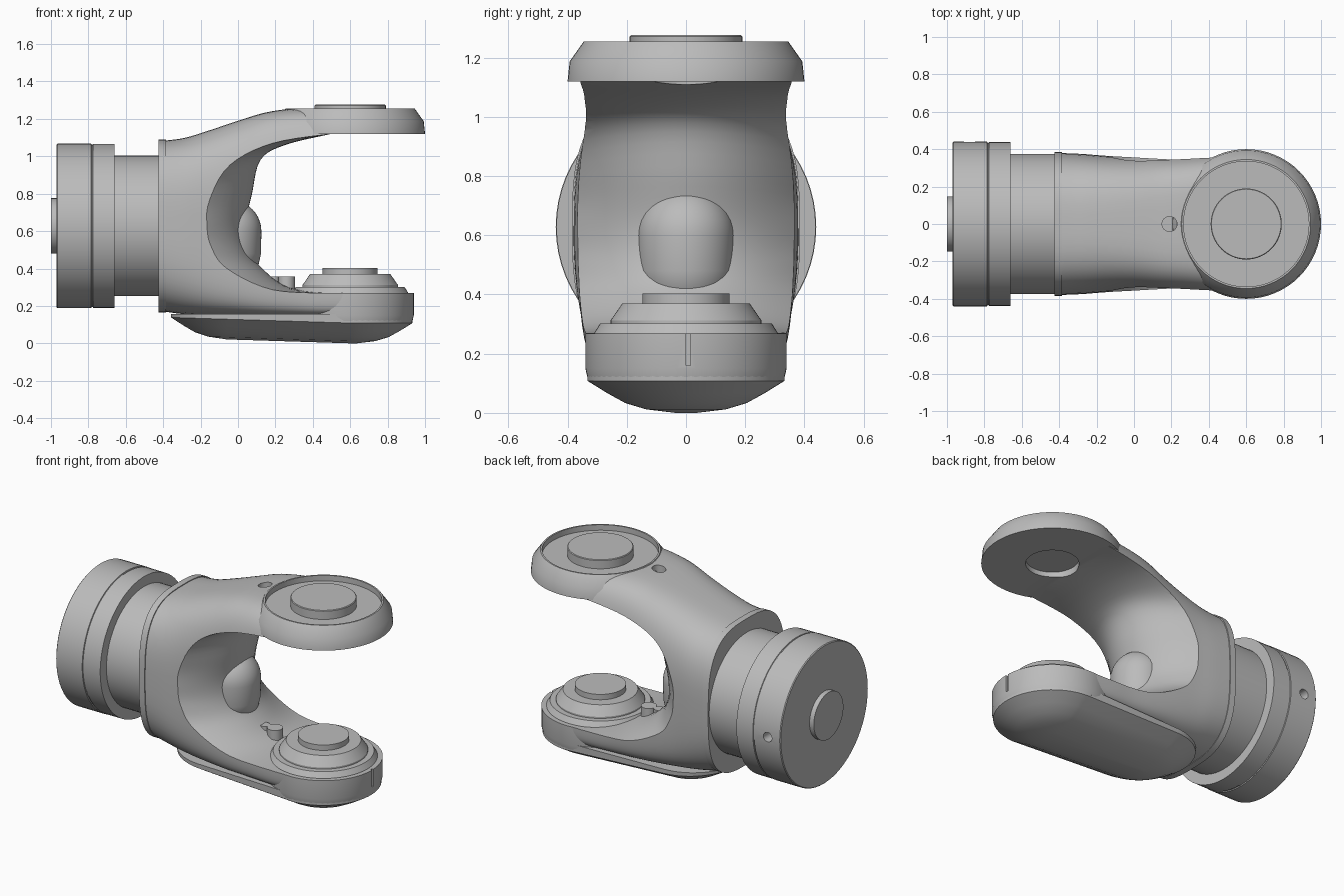
import bpy, bmesh, math
from mathutils import Vector

cube = bpy.data.objects.get("Cube")
if cube:
    bpy.data.objects.remove(cube, do_unlink=True)

grey = bpy.data.materials.new("machined grey")
grey.use_nodes = True
COLOUR = (0.5, 0.5, 0.5, 1)
grey.diffuse_color = COLOUR
grey.node_tree.nodes["Principled BSDF"].inputs["Base Color"].default_value = COLOUR

AXIS_Z = 0.628   # height of the roll axis
PIVOT_X = 0.6    # position of the fork pivot
SIDES = 64


def loft(name, rings):
    """Skin a list of equal-length rings and cap both ends."""
    bm = bmesh.new()
    loops = [[bm.verts.new(p) for p in ring] for ring in rings]
    n = len(loops[0])
    for a, b in zip(loops, loops[1:]):
        for i in range(n):
            j = (i + 1) % n
            bm.faces.new((a[i], a[j], b[j], b[i]))
    bm.faces.new(loops[0])
    bm.faces.new(loops[-1])
    bmesh.ops.recalc_face_normals(bm, faces=bm.faces)
    mesh = bpy.data.meshes.new(name)
    bm.to_mesh(mesh)
    bm.free()
    mesh.materials.append(grey)
    obj = bpy.data.objects.new(name, mesh)
    bpy.context.collection.objects.link(obj)
    return obj


def lathe(name, profile, axis="z", x=PIVOT_X, y=0, z=AXIS_Z):
    """Turn (radius, position) pairs around the chosen axis."""
    rings = []
    for r, h in profile:
        ring = []
        for i in range(SIDES):
            a = math.tau * i / SIDES
            c, s = r * math.cos(a), r * math.sin(a)
            ring.append({"x": (h, c, z + s), "y": (x + c, h, z + s),
                         "z": (x + c, y + s, h)}[axis])
        rings.append(ring)
    return loft(name, rings)


def smooth_rows(rows, steps=5):
    """Catmull-Rom interpolation through rows of numbers."""
    rows = [Vector(r) for r in rows]
    out = []
    for i in range(len(rows) - 1):
        p0, p1 = rows[max(i - 1, 0)], rows[i]
        p2, p3 = rows[i + 1], rows[min(i + 2, len(rows) - 1)]
        for k in range(steps):
            t = k / steps
            out.append(0.5 * (2 * p1 + (p2 - p0) * t + (2 * p0 - 5 * p1 + 4 * p2 - p3) * t ** 2
                              + (3 * p1 - p0 - 3 * p2 + p3) * t ** 3))
    return out + [rows[-1]]


def section(x, w_top, w_low, top, low, n_top, n_low):
    """Superelliptic cross-section with separate upper and lower halves."""
    ring = []
    for i in range(SIDES):
        a = math.tau * (i + 0.5) / SIDES
        c, s = math.cos(a), math.sin(a)
        w, end, n = (w_top, top, n_top) if s > 0 else (w_low, low, n_low)
        y = math.copysign(w * abs(c) ** (2 / n), c)
        ring.append((x, y, AXIS_Z + (end - AXIS_Z) * abs(s) ** (2 / n)))
    return ring


def cut(target, cutter):
    cutter.hide_render = True
    mod = target.modifiers.new("cut", "BOOLEAN")
    mod.operation = "DIFFERENCE"
    mod.solver = "EXACT"
    mod.object = cutter
    bpy.context.view_layer.update()
    bpy.context.view_layer.objects.active = target
    bpy.ops.object.modifier_apply(modifier=mod.name)
    bpy.data.objects.remove(cutter, do_unlink=True)


# Rear flange, its stub and the neck
flange = lathe("rear_flange", [(0.435, -0.97), (0.44, -0.965), (0.44, -0.785), (0.434, -0.783),
                               (0.434, -0.777), (0.438, -0.775), (0.438, -0.66)], "x")
cut(flange, lathe("flange_hole", [(0.03, 0.36), (0.03, 0.5)], "y", x=-0.88))
lathe("rear_stub", [(0.148, -1.0), (0.148, -0.95)], "x")
lathe("neck", [(0.375, -0.68), (0.375, -0.38)], "x")
loft("fork_collar", [section(x, 0.385, 0.385, 1.09, 0.165, 3, 3) for x in (-0.425, -0.385)])

# Fork body: x, half widths, top, bottom, squareness of each half
stations = [
    (-0.40, 0.38, 0.38, 1.083, 0.17, 3, 3),
    (-0.28, 0.375, 0.375, 1.10, 0.155, 3, 3.5),
    (-0.15, 0.365, 0.365, 1.14, 0.15, 3.2, 4.5),
    (0.0, 0.36, 0.358, 1.19, 0.15, 3.6, 6),
    (0.15, 0.365, 0.35, 1.235, 0.15, 4.2, 8),
    (0.3, 0.372, 0.342, 1.255, 0.15, 4.6, 10),
    (0.45, 0.38, 0.34, 1.255, 0.15, 5, 12),
    (0.6, 0.385, 0.338, 1.255, 0.15, 5, 12),
]
body = loft("fork_body", [section(*row) for row in smooth_rows(stations)])

# Throat between the arms, flaring towards both sides
middle = [(0.5, 1.12), (0.25, 1.06), (0.12, 0.98), (0.075, 0.8), (0.04, 0.63),
          (0.06, 0.5), (0.13, 0.4), (0.27, 0.3), (0.5, 0.268)]
edge = [(0.5, 1.12), (0.17, 1.07), (-0.07, 0.95), (-0.16, 0.765), (-0.17, 0.63),
        (-0.15, 0.52), (-0.07, 0.4), (0.17, 0.285), (0.5, 0.268)]
middle, edge = smooth_rows(middle), smooth_rows(edge)
rings = []
for i in range(-12, 13):
    y = i / 12 * 0.46
    f = (abs(y) / 0.37) ** 2
    curve = [m.lerp(e, f) for m, e in zip(middle, edge)]
    rings.append([(1.2, y, 1.12)] + [(p.x, y, p.y) for p in curve] + [(1.2, y, 0.268)])
cut(body, loft("throat", rings))
cut(body, lathe("top_recess", [(0.335, 1.22), (0.335, 1.4)]))
cut(body, lathe("under_recess", [(0.15, 1.0), (0.15, 1.15)]))
cut(body, lathe("top_hole", [(0.04, 1.17), (0.04, 1.4)], x=0.19))

# Upper arm end with its recess and pivot boss
lathe("upper_pad", [(0.15, 1.15), (0.15, 1.12), (0.4, 1.12), (0.393, 1.187),
                    (0.345, 1.255), (0.335, 1.255), (0.335, 1.22)])
lathe("upper_boss", [(0.19, 1.2), (0.19, 1.272), (0.186, 1.276)])

# Lower arm end with stepped bearing
lower_pad = lathe("lower_pad", [(0.333, 0.12), (0.34, 0.15), (0.34, 0.268)])
notch = [[(0.93, y, z) for y, z in ((0, 0.16), (0.015, 0.16), (0.015, 0.3), (0, 0.3))]]
notch.append([(1.0, p[1], p[2]) for p in notch[0]])
cut(lower_pad, loft("tip_notch", notch))
lathe("bearing_ring", [(0.31, 0.25), (0.31, 0.27), (0.29, 0.302)])
lathe("bearing_cap", [(0.255, 0.29), (0.255, 0.312), (0.215, 0.37)])
lathe("lower_boss", [(0.147, 0.36), (0.147, 0.404)])
for i, (x, r) in enumerate(((0.26, 0.045), (0.19, 0.03))):
    lathe("stop_peg_%d" % (i + 1), [(r, 0.25), (r, 0.357)], x=x)

# Rounded knob in the throat
dome = [(0.165 * math.cos(a), 0.6 + 0.165 * math.sin(a))
        for a in (math.pi / 2 * k / 10 for k in range(10))]
lathe("throat_knob", [(0.12, 0.38), (0.15, 0.42), (0.163, 0.48)] + dome + [(0.004, 0.765)], x=-0.04)


# Bottom cover: stadium outline shrinking into a shallow dome
def cover_ring(inset, z):
    ring = []
    for i in range(SIDES):
        a = math.tau * (i + 0.5) / SIDES - math.pi / 2
        cx, r = (PIVOT_X, 0.335) if math.cos(a) > 0 else (-0.05, 0.31)
        x = cx + (r - inset) * math.cos(a)
        lift = 0.03 * max(0, PIVOT_X - x) / 0.95
        ring.append((x, (r - inset) * math.sin(a), z if z > 0.15 else z + lift))
    return ring


loft("bottom_cover", [cover_ring(i, z) for i, z in (
    (0, 0.157), (0.002, 0.108), (0.07, 0.066), (0.13, 0.033), (0.2, 0.012), (0.3, 0.0))])

# Smooth shading with sharp edges kept
for obj in bpy.context.scene.objects:
    obj.select_set(obj.type == "MESH")
bpy.context.view_layer.objects.active = body
bpy.ops.object.shade_smooth_by_angle(angle=math.radians(30))
